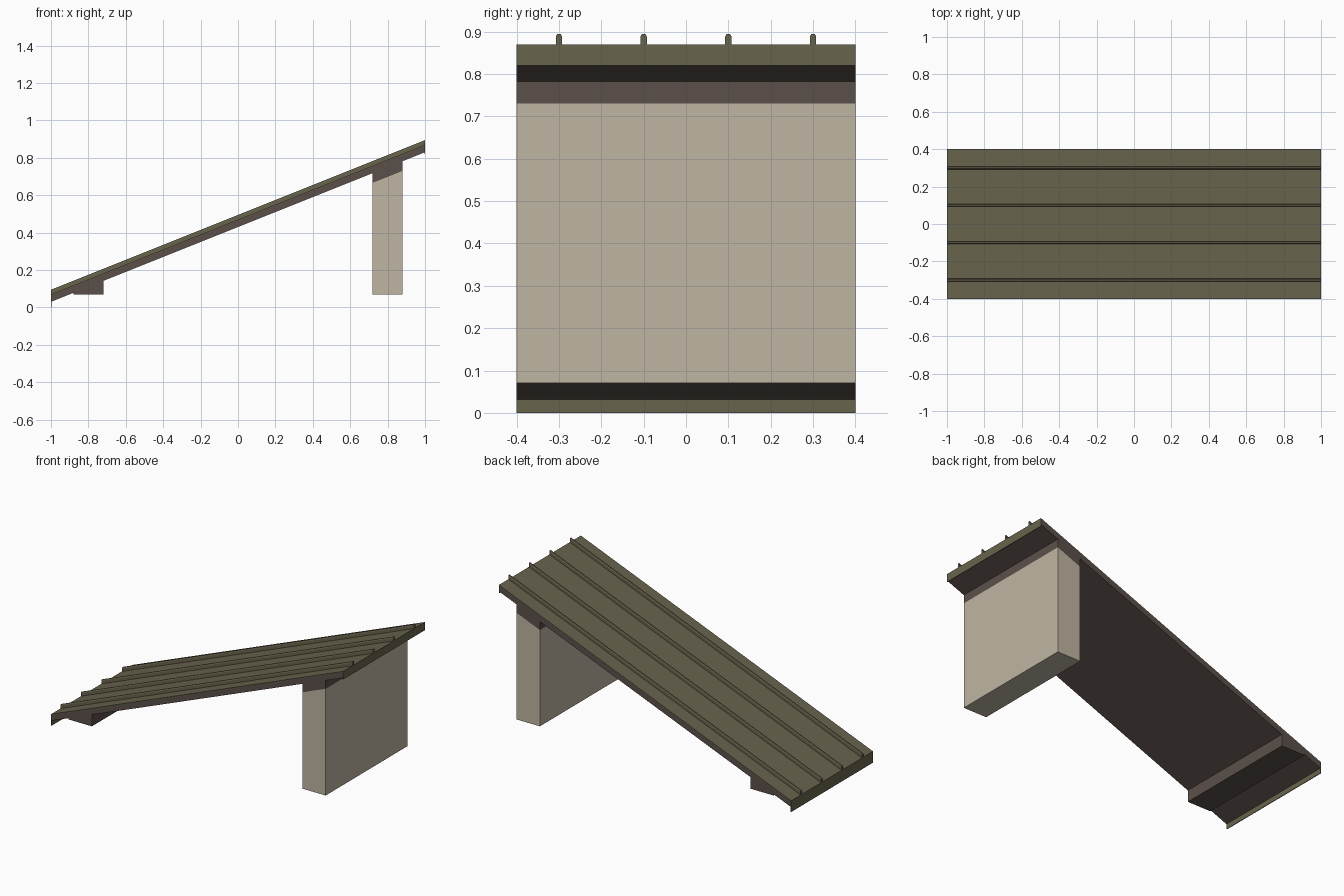
import bpy, bmesh

if "Cube" in bpy.data.objects:
    bpy.data.objects.remove(bpy.data.objects["Cube"])

HALF = 0.4       # half depth along y
SLOPE = 0.4      # roof rise per unit x


def material(name, rgb):
    m = bpy.data.materials.new(name)
    m.diffuse_color = (*rgb, 1)
    m.use_nodes = True
    m.node_tree.nodes["Principled BSDF"].inputs["Base Color"].default_value = m.diffuse_color
    return m


OLIVE = material("olive metal", (0.14, 0.125, 0.075))
BROWN = material("brown timber", (0.105, 0.08, 0.07))
STONE = material("pale render", (0.52, 0.46, 0.36))


def line(x, base):
    """Point on a line parallel to the roof pitch."""
    return (x, base + SLOPE * x)


def finish(name, bm, mat):
    bmesh.ops.recalc_face_normals(bm, faces=bm.faces)
    me = bpy.data.meshes.new(name)
    bm.to_mesh(me)
    bm.free()
    me.materials.append(mat)
    ob = bpy.data.objects.new(name, me)
    bpy.context.collection.objects.link(ob)
    return ob


def extrude_xz(name, profile, mat, half=HALF):
    """Side profile extruded across the depth."""
    bm = bmesh.new()
    f = bm.faces.new([bm.verts.new((x, -half, z)) for x, z in profile])
    r = bmesh.ops.extrude_face_region(bm, geom=[f])
    vs = [v for v in r["geom"] if isinstance(v, bmesh.types.BMVert)]
    bmesh.ops.translate(bm, verts=vs, vec=(0, 2 * half, 0))
    return finish(name, bm, mat)


UNDER, SHEET, TOP = 0.43, 0.465, 0.47
LIP = 0.004

# Sloping roof deck
extrude_xz("roof_deck", [line(-1 + LIP, UNDER), line(1 - LIP, UNDER),
                         line(1 - LIP, SHEET), line(-1 + LIP, SHEET)], BROWN)

# Thin metal sheet folded down over both ends
extrude_xz("roof_sheet", [(-1, 0), (-1 + LIP, 0), line(-1 + LIP, SHEET),
                          line(1 - LIP, SHEET), (1 - LIP, 0.82), (1, 0.82),
                          line(1, TOP), line(-1, TOP)], OLIVE)

# Standing seams: round-topped section swept along the pitch
section = [(-0.0075, -0.002), (-0.0075, 0.019), (-0.004, 0.0245),
           (0.004, 0.0245), (0.0075, 0.019), (0.0075, -0.002)]
for i, y in enumerate((-0.3, -0.1, 0.1, 0.3)):
    bm = bmesh.new()
    ends = [[bm.verts.new((x, y + dy, TOP + SLOPE * x + dz))
             for dy, dz in section] for x in (-1, 1)]
    for e in ends:
        bm.faces.new(e)
    for k in range(len(section)):
        n = (k + 1) % len(section)
        bm.faces.new([ends[0][k], ends[0][n], ends[1][n], ends[1][k]])
    finish(f"standing_seam_{i + 1}", bm, OLIVE)

# Rear wall with a timber plate under the roof
A, B = 0.72, 0.88
extrude_xz("wall", [(A, 0.07), (B, 0.07), line(B, 0.378), line(A, 0.378)], STONE)
extrude_xz("wall_plate", [line(A, 0.378), line(B, 0.378),
                          line(B, UNDER), line(A, UNDER)], BROWN)

# Low wedge plate at the eave
extrude_xz("eave_plate", [(-B, 0.07), (-A, 0.07),
                          line(-A, UNDER), line(-B, UNDER)], BROWN)
